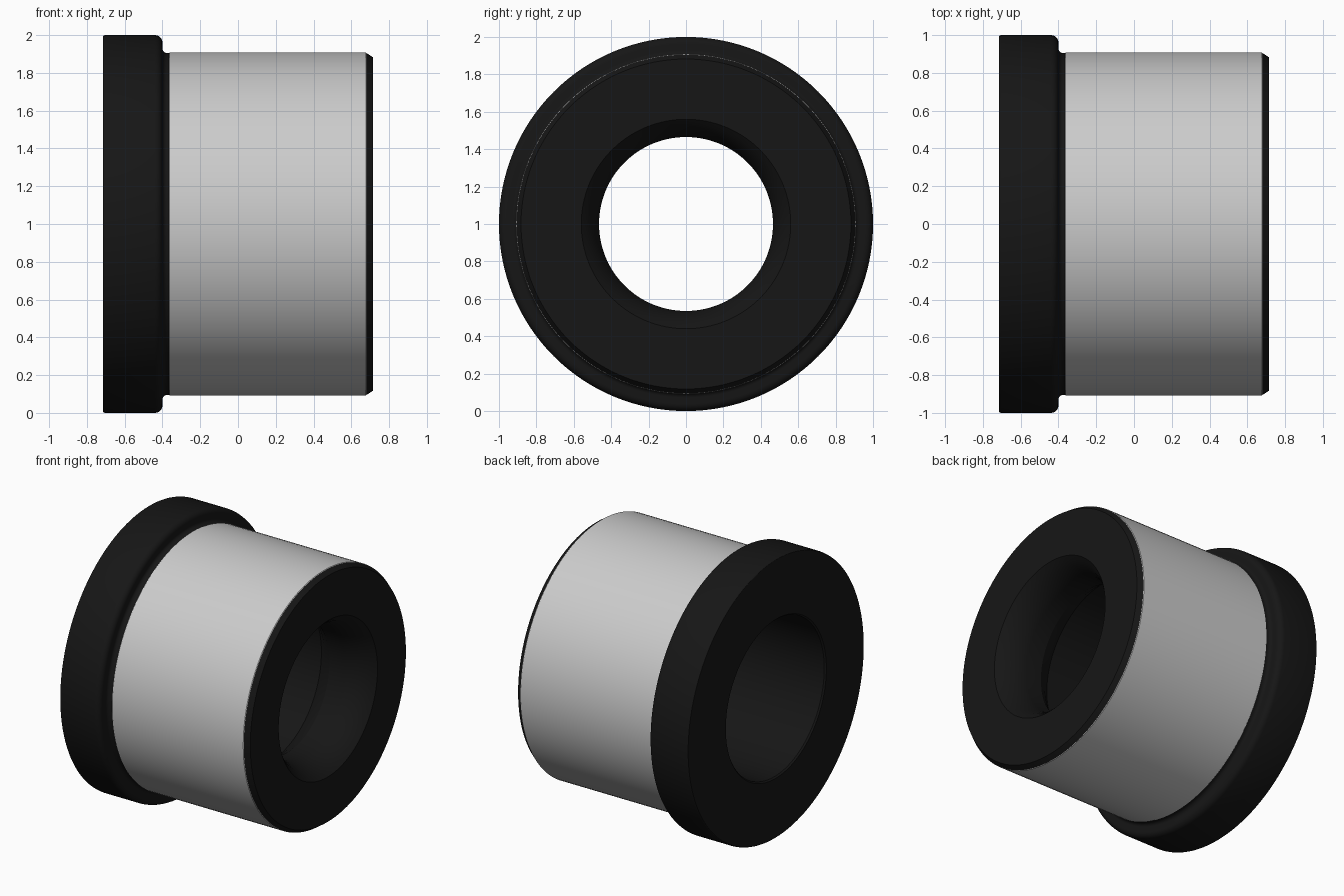
import bpy, bmesh, math

if "Cube" in bpy.data.objects:
    bpy.data.objects.remove(bpy.data.objects["Cube"])

SEGMENTS = 128
AXIS_Z = 1.0


def arc(cx, cr, rad, a0, a1, n=6):
    """Points (x, radius) on a circular arc, angles in degrees."""
    angles = [math.radians(a0 + (a1 - a0) * i / n) for i in range(n + 1)]
    return [(cx + rad * math.cos(a), cr + rad * math.sin(a)) for a in angles]


def revolve(name, profile, color=None):
    """Spin an (x, radius) profile around the horizontal axis."""
    bm = bmesh.new()
    rings = []
    for x, r in profile:
        rings.append([bm.verts.new((x, r * math.cos(2 * math.pi * i / SEGMENTS),
                                    AXIS_Z + r * math.sin(2 * math.pi * i / SEGMENTS)))
                      for i in range(SEGMENTS)])
    for a, b in zip(rings, rings[1:]):
        for i in range(SEGMENTS):
            j = (i + 1) % SEGMENTS
            bm.faces.new((a[i], b[i], b[j], a[j]))
    # Profiles run left to right along the outside, so normals must face out
    bm.normal_update()
    ref = max(bm.faces, key=lambda f: (f.calc_center_median().z))
    if ref.normal.z < 0:
        bmesh.ops.reverse_faces(bm, faces=bm.faces[:])
    mesh = bpy.data.meshes.new(name)
    bm.to_mesh(mesh)
    bm.free()
    obj = bpy.data.objects.new(name, mesh)
    bpy.context.collection.objects.link(obj)
    if color:
        mat = bpy.data.materials.new(name + "_rubber")
        mat.diffuse_color = color
        mat.use_nodes = True
        mat.node_tree.nodes["Principled BSDF"].inputs["Base Color"].default_value = mat.diffuse_color
        mesh.materials.append(mat)
    bpy.ops.object.select_all(action='DESELECT')
    obj.select_set(True)
    bpy.context.view_layer.objects.active = obj
    bpy.ops.object.shade_smooth_by_angle(angle=math.radians(30))
    return obj


# Black bushing body: end chamfer, funnel mouth, inner lip, wide bore, flange
body = [(0.68, 0.905), (0.715, 0.882), (0.715, 0.56)]
body += [(0.69, 0.535), (0.65, 0.505), (0.60, 0.482), (0.56, 0.47), (0.525, 0.465)]  # funnel
body += [(0.40, 0.465), (0.34, 0.50), (0.27, 0.56)]                                 # lip
body += [(-0.705, 0.56), (-0.715, 0.57)]                                            # bore
body += arc(-0.705, 0.99, 0.01, 180, 90, 3)                                         # flange rim
body += arc(-0.44, 0.96, 0.04, 90, 0)
body += arc(-0.375, 0.93, 0.025, 180, 270)                                          # neck fillet
body += [(-0.365, 0.905)]
revolve("bushing_body", body, (0.008, 0.008, 0.008, 1.0))

# Grey metal sleeve
revolve("metal_sleeve", [(-0.365, 0.905), (-0.362, 0.908), (0.677, 0.908), (0.68, 0.905)])
